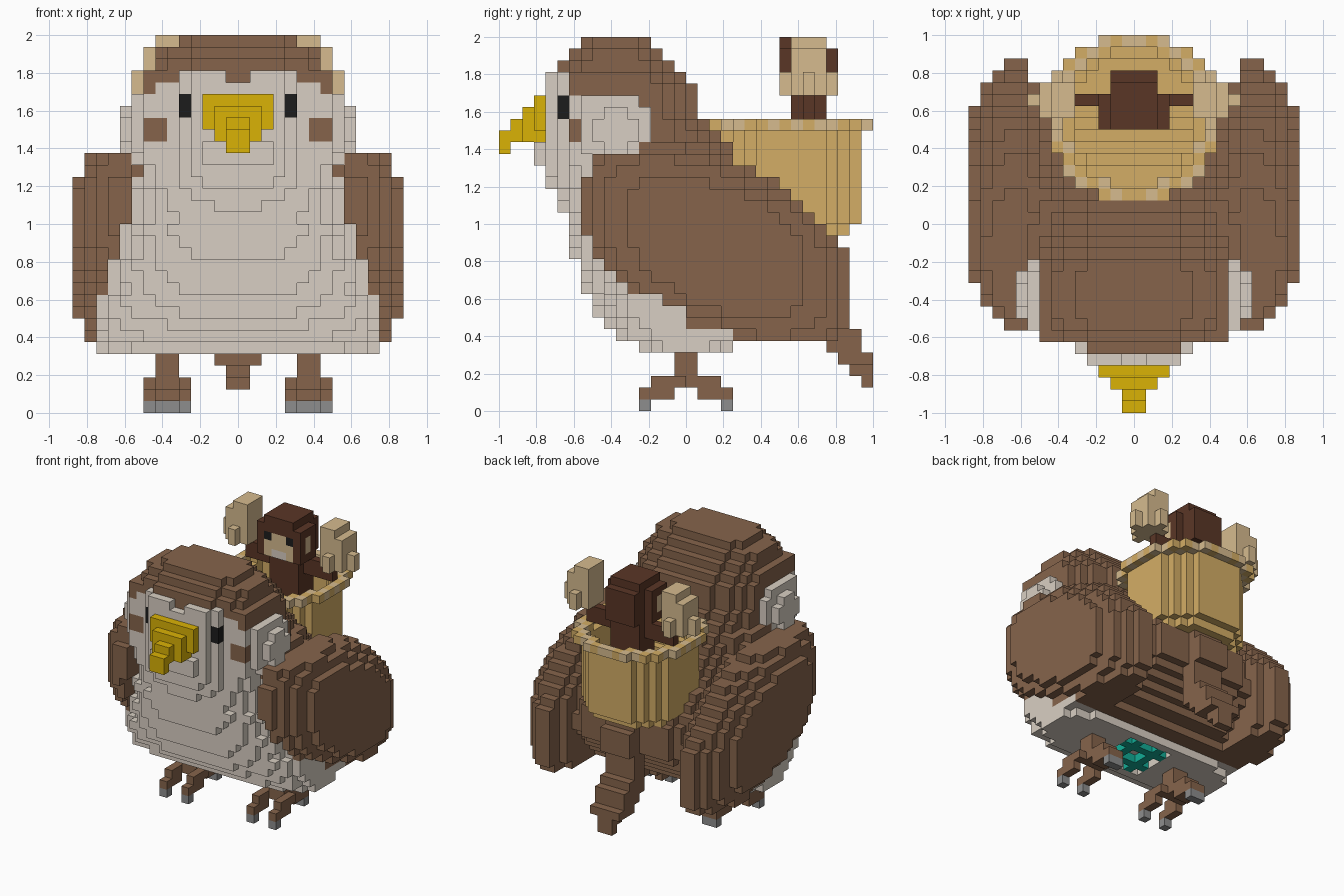
import bpy, bmesh

if "Cube" in bpy.data.objects:
    bpy.data.objects.remove(bpy.data.objects["Cube"], do_unlink=True)

U = 1 / 16          # edge length of one block
COLOURS = {         # sRGB 0-255
    "brown": (134, 100, 75), "cream": (217, 207, 195), "yellow": (218, 178, 6),
    "black": (28, 28, 28), "grey": (141, 141, 141), "teal": (18, 172, 150),
    "dark brown": (90, 54, 38), "straw": (212, 174, 102), "tan": (214, 187, 143)}


def linear(c):
    c /= 255
    return c / 12.92 if c <= 0.04045 else ((c + 0.055) / 1.055) ** 2.4


MATS = {}
for name, rgb in COLOURS.items():
    m = bpy.data.materials.new(name)
    m.use_nodes = True
    col = tuple(linear(c) for c in rgb) + (1,)
    m.diffuse_color = col
    bsdf = m.node_tree.nodes["Principled BSDF"]
    bsdf.inputs["Base Color"].default_value = col
    bsdf.inputs["Roughness"].default_value = 0.9
    MATS[name] = m

grid = {}           # (distance from mid plane, y, z) -> (part, colour)


def fill(part, colour, x, y, z, rule=None):
    """Fill a block range on both sides of the mid plane."""
    for i in range(*x):
        for j in range(*y):
            for k in range(*z):
                if rule is None or rule(i + .5, j + .5, k + .5):
                    grid[i, j, k] = (part, colour)


def back_limit(z):
    """Sloping line of the back, from the nape down to the tail."""
    return 2 + (24 - z) * 1.1


# Body and head slices, one per layer: half width, front, back
SLICES = {
    5: (12, -4, 4), 6: (12, -5.9, 6), 7: (12, -6.8, 8), 8: (12, -7.75, 9), 9: (12, -8.1, 10),
    10: (11, -8.75, 11), 11: (11, -9, 12), 12: (11, -9.3, 12), 13: (10, -9.75, 12),
    14: (10, -10, 12), 15: (10, -10.2, 11), 16: (9, -10.4, 10), 17: (9, -10.5, 9),
    18: (9, -10.8, 8), 19: (9, -11.6, 7), 20: (9, -11.8, 6), 21: (9, -12.6, 5),
    22: (9, -12.6, 4), 23: (8, -12, 3), 24: (8, -12, 2), 25: (8, -12, 1), 26: (8, -12, 1),
    27: (8, -12, 1), 28: (8, -12, 0), 29: (7, -11, -1), 30: (7, -10, -2), 31: (5, -9, -3)}

# Wings: sheared rounded slabs that shrink outward (half length, half height)
WING = {8: (9.9, 7), 9: (11.4, 7.8), 10: (11.4, 7.8), 11: (10.7, 7.3), 12: (9.7, 6.5),
        13: (7.7, 5.3)}


def in_wing(x, y, z):
    if y < -3 and x < SLICES[int(z)][0]:
        return False
    ry, rz = WING[int(x)]
    u = abs(y - 2.6) / ry
    v = abs(z - 14 + .33 * (y - 2.6)) / rz
    return u ** 2.5 + v ** 2.5 <= 1 and 6 < z < 22 and y < back_limit(z) + 1


fill("wing", "brown", (8, 14), (-9, 15), (5, 23), in_wing)


def is_cream(i, j, k):
    if k < 7:
        return j < 4
    if k < 20:
        return j < 0
    if k < 22:
        return j < -7
    if k < 27:
        return j < -9
    if k == 27:
        return j < -9 and i < 7
    return k == 28 and j < -10 and 1 <= i < 5


# Body and head: fuller breast below, squarer face above
for k, (hw, y0, y1) in SLICES.items():
    yc = -2 if 7 <= k < 18 else (y0 + y1) / 2
    n_front = 3.5 if k < 7 else 4 if 23 <= k < 29 else 2.6
    n_back = 3.5 if k < 18 else 2.6
    for i in range(hw):
        for j in range(-13, 13):
            y = j + .5 - yc
            n, ry = (n_back, y1 - yc) if y > 0 else (n_front, yc - y0)
            if ((i + .5) / hw) ** n + (abs(y) / ry) ** n > 1.02:
                continue
            # narrow front steps of the face, with a notch in the brow
            if k > 17 and ((j < -10 and i >= 5) or (j < -11 and i >= 4) or (j < -12 and i >= 3)):
                continue
            if k == 28 and j < -11 and i < 1:
                continue
            if is_cream(i, j, k):
                grid[i, j, k] = ("breast_and_face", "cream")
            else:
                grid[i, j, k] = ("back_and_cap", "brown")

# Face: cheeks, cheek patches, eyes, stepped beak
fill("cheek", "cream", (5, 8), (-10, -8), (22, 27))
fill("cheek", "cream", (8, 9), (-9, -3), (22, 27),
     lambda x, y, z: y < -6 or abs(y + 6) + abs(z - 24.5) < 4.4)
fill("cheek", "cream", (9, 10), (-8, -4), (22, 26),
     lambda x, y, z: abs(y + 6) + abs(z - 24) < 2.6)
fill("cheek_patch", "brown", (6, 8), (-10, -9), (23, 25))
fill("eye", "black", (4, 5), (-11, -10), (25, 27))
for hw, y, z in [(3, (-13, -12), (24, 27)), (2, (-14, -12), (23, 26)),
                 (1, (-15, -14), (23, 25)), (1, (-16, -15), (22, 24))]:
    fill("beak", "yellow", (0, hw), y, z)

# Tail: steps down and back
for hw, y, z in [(2, (11, 13), (8, 15)), (2, (13, 14), (11, 14)), (2, (11, 14), (6, 8)),
                 (2, (12, 15), (5, 7)), (2, (13, 16), (4, 5)), (1, (14, 16), (3, 4)),
                 (1, (15, 16), (2, 3))]:
    fill("tail", "brown", (0, hw), y, z)

# Legs with two front toes and one broad hind toe
fill("leg", "brown", (5, 7), (-1, 1), (2, 5))
for x, s in [((4, 5), -1), ((7, 8), -1), ((5, 7), 1)]:
    def span(a, b):
        return (a, b) if s > 0 else (-b, -a)
    fill("leg", "brown", x, span(0, 3), (2, 3))
    fill("leg", "brown", x, span(1, 4), (1, 2))
    fill("claw", "grey", x, span(3, 4), (0, 1))

# Underside: shallow recess holding a teal lattice
for i in range(3):
    for j in range(-3, 3):
        grid.pop((i, j, 5), None)
        if i == 1 or j in (-2, 1):
            grid[i, j, 5] = ("belly_mark", "teal")

# Basket: round walls, floor resting on the sloping back, woven rim


def disc(x, y, r):
    return x * x + (y - 9) ** 2 <= r * r


def in_basket(x, y, z):
    floor = max(17, 26 - (y - 2) / 1.1)
    return disc(x, y, 6.2) and (not disc(x, y, 5.2) or z < min(floor, 24))


for key in [c for c in grid if 16 <= c[2] < 25 and disc(c[0] + .5, c[1] + .5, 6.2)]:
    del grid[key]
fill("basket", "straw", (0, 7), (2, 16), (16, 24), in_basket)
fill("basket", "straw", (0, 6), (3, 15), (15, 16), lambda x, y, z: disc(x, y, 5.2))


def in_rim(x, y, z):
    return disc(x, y, 7.2) and not disc(x, y, 5.9)


fill("basket_rim", "straw", (0, 8), (2, 16), (24, 25), in_rim)
fill("rim_weave", "tan", (0, 8), (2, 16), (24, 25),
     lambda x, y, z: in_rim(x, y, z) and (int(x) + int(y)) % 2 == 1)

# Rider: body, arms, head, face and raised hands
fill("rider_body", "dark brown", (0, 2), (9, 12), (17, 27))
fill("rider_arm", "dark brown", (2, 6), (10, 11), (25, 27))
fill("rider_head", "dark brown", (0, 3), (8, 11), (27, 31))
fill("rider_head", "dark brown", (0, 2), (11, 13), (27, 31))
fill("rider_head", "dark brown", (0, 2), (8, 12), (31, 32))
fill("rider_face", "tan", (0, 2), (8, 9), (27, 30))
fill("rider_ear", "tan", (2, 3), (9, 10), (28, 30))
fill("rider_eye", "black", (1, 2), (8, 9), (29, 30))
fill("rider_mouth", "cream", (0, 1), (8, 9), (27, 28))
for x, y, z in [((6, 7), (8, 13), (27, 29)), ((5, 8), (9, 12), (27, 31)),
                ((8, 9), (10, 11), (27, 29)), ((5, 7), (9, 12), (31, 32))]:
    fill("rider_hand", "tan", x, y, z)

# Turn blocks into meshes, keeping only the exposed faces
DIRS = [(a, s) for a in range(3) for s in (0, 1)]


def solid(i, j, k):
    return (i if i >= 0 else -1 - i, j, k) in grid


def build(name, colour, cells):
    bm, verts = bmesh.new(), {}

    def vert(p):
        if p not in verts:
            verts[p] = bm.verts.new([c * U for c in p])
        return verts[p]

    for cell in cells:
        for axis, side in DIRS:
            near = list(cell)
            near[axis] += 2 * side - 1
            if solid(*near):
                continue
            b, c = (axis + 1) % 3, (axis + 2) % 3
            quad = []
            for db, dc in ((0, 0), (1, 0), (1, 1), (0, 1)):
                p = list(cell)
                p[axis] += side
                p[b] += db
                p[c] += dc
                quad.append(vert(tuple(p)))
            bm.faces.new(quad if side else quad[::-1])
    if bm.faces:
        bmesh.ops.dissolve_limit(bm, angle_limit=0.01, verts=bm.verts[:], edges=bm.edges[:])
        mesh = bpy.data.meshes.new(name)
        bm.to_mesh(mesh)
        mesh.materials.append(MATS[colour])
        bpy.context.scene.collection.objects.link(bpy.data.objects.new(name, mesh))
    bm.free()


parts = {}
for cell, key in grid.items():
    parts.setdefault(key, []).append(cell)
for (part, colour), cells in parts.items():
    mirrored = [(-1 - i, j, k) for i, j, k in cells]
    if min(c[0] for c in cells) > 0:
        build("left_" + part, colour, cells)
        build("right_" + part, colour, mirrored)
    else:
        build(part, colour, cells + mirrored)
